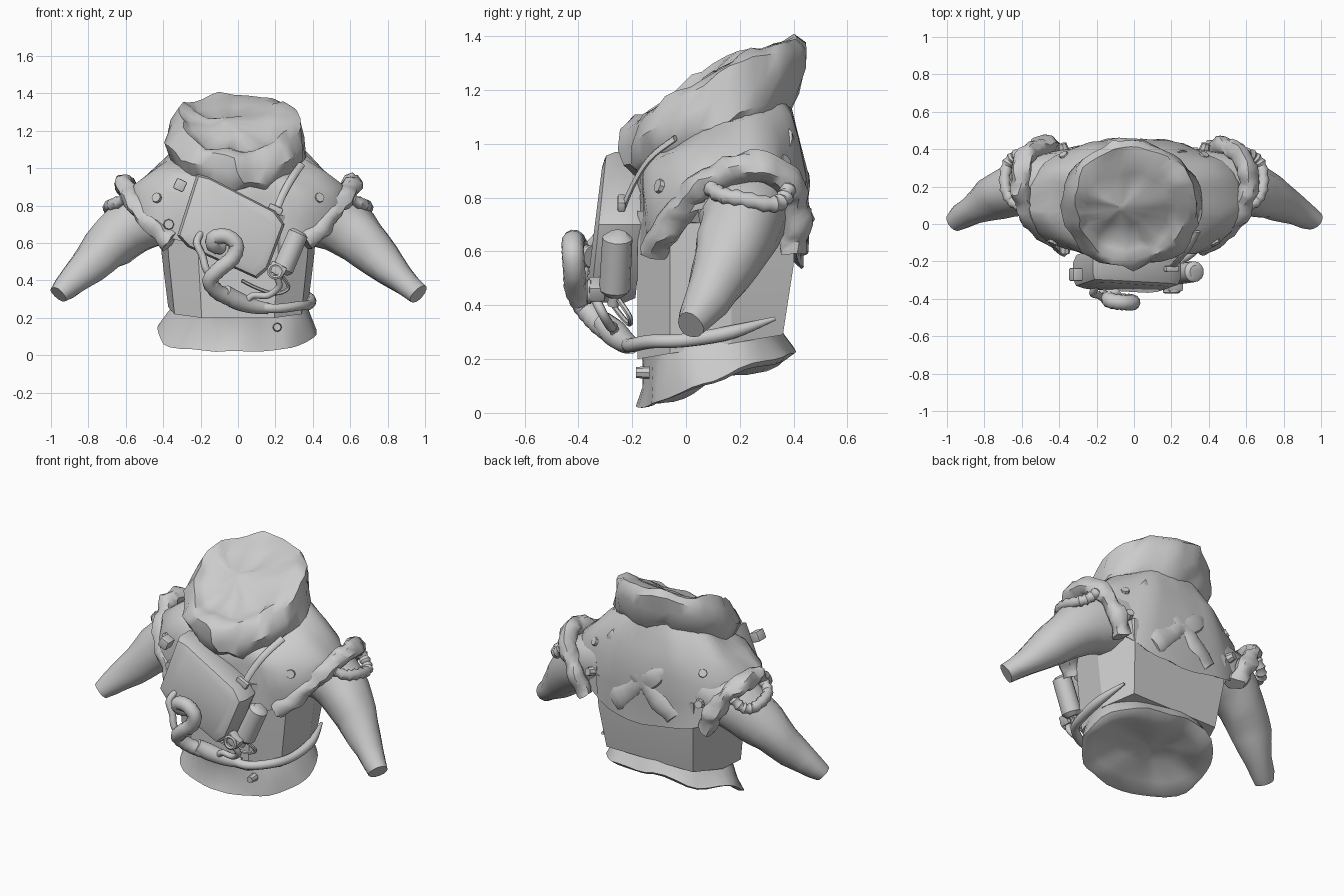
import bpy, bmesh
from math import sin, cos, pi, radians, copysign
from mathutils import Vector, Matrix, noise

cube = bpy.data.objects.get("Cube")
if cube:
    bpy.data.objects.remove(cube, do_unlink=True)

mat = bpy.data.materials.new("plain grey cloth")
mat.use_nodes = True
GREY = (0.6, 0.6, 0.6, 1)
mat.diffuse_color = GREY
mat.node_tree.nodes["Principled BSDF"].inputs["Base Color"].default_value = GREY


def finish(name, bm, angle=40):
    bmesh.ops.recalc_face_normals(bm, faces=bm.faces)
    me = bpy.data.meshes.new(name)
    bm.to_mesh(me)
    bm.free()
    me.materials.append(mat)
    ob = bpy.data.objects.new(name, me)
    bpy.context.collection.objects.link(ob)
    bpy.ops.object.select_all(action='DESELECT')
    ob.select_set(True)
    bpy.context.view_layer.objects.active = ob
    bpy.ops.object.shade_smooth_by_angle(angle=radians(angle))
    return ob


def loft(name, rings, closed=False, rough=0, scale=7, angle=40):
    """Skin a list of point rings, with optional cloth-like roughness."""
    bm = bmesh.new()
    rows = []
    for ring in rings:
        pts = [Vector(p) for p in ring]
        rows.append([bm.verts.new(p + noise.noise_vector(p * scale) * rough) for p in pts])
    for a, b in zip(rows, rows[1:] + (rows[:1] if closed else [])):
        n = len(a)
        for i in range(n):
            j = (i + 1) % n
            bm.faces.new((a[i], a[j], b[j], b[i]))
    if not closed:
        bm.faces.new(rows[0])
        bm.faces.new(rows[-1])
    return finish(name, bm, angle)


def oval(rx, y0, y1, zf, zb, cx=0, arch=0, n=40, power=1.0):
    """Oval whose height runs from zf in front to zb behind, arched between."""
    ring = []
    for i in range(n):
        a = 2 * pi * i / n
        c, s = (copysign(abs(v) ** power, v) for v in (cos(a), sin(a)))
        t = (s + 1) / 2
        ring.append((cx + rx * c, y0 + (y1 - y0) * t, zf + (zb - zf) * t + arch * (1 - s * s)))
    return ring


def spline(pts, steps, closed=False):
    """Catmull-Rom interpolation of points of any dimension."""
    n, out = len(pts), []
    get = (lambda i: pts[i % n]) if closed else (lambda i: pts[max(0, min(n - 1, i))])
    for i in range(n if closed else n - 1):
        for k in range(steps):
            t = k / steps
            out.append([0.5 * (2 * b + (c - a) * t + (2 * a - 5 * b + 4 * c - d) * t * t
                        + (3 * b - a - 3 * c + d) * t ** 3)
                        for a, b, c, d in zip(get(i - 1), get(i), get(i + 1), get(i + 2))])
    return out if closed else out + [list(pts[-1])]


def tube(name, pts, r=None, sides=10, steps=5, closed=False, rough=0, scale=9, flat=1.0, lumps=0):
    """Round sweep along a path; each point may carry its own radius."""
    pts = [tuple(p) + (() if len(p) == 4 else (r,)) for p in pts]
    path = spline(pts, steps, closed)
    n, rings, side = len(path), [], None
    for i, p in enumerate(path):
        a = path[(i - 1) % n if closed else max(i - 1, 0)]
        b = path[(i + 1) % n if closed else min(i + 1, n - 1)]
        d = (Vector(b[:3]) - Vector(a[:3])).normalized()
        ref = side if side else (Vector((0, 1, 0)) if abs(d.y) < 0.9 else Vector((1, 0, 0)))
        side = (ref - d * ref.dot(d)).normalized()
        up = d.cross(side)
        rad = p[3] * (1 + lumps * (i % 2))
        rings.append([Vector(p[:3]) + (side * cos(q) * flat + up * sin(q)) * rad
                      for q in (2 * pi * k / sides for k in range(sides))])
    return loft(name, rings, closed=closed, rough=rough, scale=scale)


def knob(name, loc, r=0.03, depth=0.03, aim=(0, -1, 0)):
    bm = bmesh.new()
    rot = Vector(aim).to_track_quat('Z', 'Y').to_matrix().to_4x4()
    bmesh.ops.create_cone(bm, cap_ends=True, segments=8, radius1=r, radius2=r * 0.8,
                          depth=depth, matrix=Matrix.Translation(loc) @ rot)
    return finish(name, bm, 30)


def box(name, loc, size, tilt, bevel=0.01):
    bm = bmesh.new()
    bmesh.ops.create_cube(bm, size=1)
    bmesh.ops.scale(bm, vec=size, verts=bm.verts)
    bmesh.ops.bevel(bm, geom=bm.edges[:], offset=bevel, segments=2, affect='EDGES', profile=0.6)
    bm.transform(Matrix.Translation(loc) @ Matrix.Rotation(radians(tilt), 4, 'Y'))
    return finish(name, bm, 35)


# Faceted body
half = [(0.2, -0.18), (0.35, -0.06), (0.385, 0.17), (0.31, 0.36)]
plan = half + [(-x, y) for x, y in reversed(half)]


def body_ring(sx, back, zf, zb):
    return [(x * sx, y + (back if y > 0.3 else 0), zf + (zb - zf) * (y + 0.18) / 0.54) for x, y in plan]


loft("coat_body", [body_ring(0.97, 0.0, 0.2, 0.29), body_ring(1.06, 0.04, 0.52, 0.55),
                   body_ring(1.1, 0.05, 0.75, 0.75)], angle=25)

# Flared skirt with a shallow hollow underside
skirt = [oval(0.355, -0.17, 0.34, 0.25, 0.32), oval(0.37, -0.175, 0.36, 0.2, 0.28),
         oval(0.4, -0.18, 0.385, 0.1, 0.245), oval(0.43, -0.185, 0.405, 0.025, 0.225),
         oval(0.4, -0.165, 0.375, 0.03, 0.2), oval(0.34, -0.11, 0.32, 0.07, 0.19),
         oval(0.2, 0.0, 0.22, 0.13, 0.19), oval(0.03, 0.08, 0.13, 0.16, 0.17)]
loft("coat_skirt", skirt, rough=0.04, scale=5)


# Shoulder cape: hem rises at the sides over the arms
def cape_ring(rx, y0, y1, zf, zb, lift):
    return [(x, y, z + lift * abs(x / rx) ** 3)
            for x, y, z in oval(rx, y0, y1, zf, zb, n=48, power=0.85)]


cape = [cape_ring(0.27, -0.1, 0.37, 0.98, 1.2, 0), cape_ring(0.36, -0.16, 0.4, 0.96, 1.13, 0.02),
        cape_ring(0.46, -0.18, 0.43, 0.93, 1.02, 0.02), cape_ring(0.56, -0.18, 0.445, 0.84, 0.88, 0.06),
        cape_ring(0.59, -0.185, 0.445, 0.7, 0.72, 0.14), cape_ring(0.57, -0.175, 0.435, 0.57, 0.55, 0.2),
        cape_ring(0.5, -0.14, 0.4, 0.59, 0.58, 0.2)]
loft("shoulder_cape", cape, rough=0.028, scale=6)

# Hood: fat collar around an arched, sloping closed face
hood = [oval(0.31, -0.14, 0.37, 0.89, 1.1), oval(0.33, -0.18, 0.39, 0.88, 1.16),
        oval(0.36, -0.215, 0.42, 0.91, 1.2, 0, 0.01), oval(0.37, -0.235, 0.44, 0.99, 1.28, -0.01, 0.02),
        oval(0.345, -0.225, 0.445, 1.05, 1.37, -0.015, 0.04), oval(0.3, -0.19, 0.41, 1.08, 1.395, -0.02, 0.055),
        oval(0.26, -0.14, 0.34, 1.085, 1.365, -0.04, 0.045), oval(0.23, -0.1, 0.28, 1.095, 1.33, -0.05, 0.04),
        oval(0.12, -0.01, 0.18, 1.165, 1.285, -0.05, 0.02), oval(0.02, 0.07, 0.11, 1.23, 1.26, -0.05)]
loft("fur_hood", hood, rough=0.035, scale=9, angle=45)

# Sleeves, rolled cuffs and rope loops on both sides
for s, side in ((1, "left"), (-1, "right")):
    tube(side + "_sleeve", [(s * 0.34, 0.22, 0.78, 0.18), (s * 0.52, 0.21, 0.72, 0.165),
                            (s * 0.67, 0.17, 0.605, 0.138), (s * 0.81, 0.105, 0.465, 0.1),
                            (s * 0.962, 0.015, 0.325, 0.054)], sides=14, steps=3, rough=0.015, scale=8)
    cuff = [(0.36, -0.12, 0.6), (0.46, -0.06, 0.7), (0.55, 0.04, 0.82), (0.6, 0.15, 0.895),
            (0.61, 0.27, 0.91), (0.56, 0.38, 0.86), (0.48, 0.41, 0.73), (0.42, 0.4, 0.6)]
    tube(side + "_rolled_cuff", [(s * x, y, z) for x, y, z in cuff], 0.052,
         rough=0.025, scale=14)
    rope = [(0.6, 0.09, 0.84), (0.66, 0.13, 0.81), (0.69, 0.21, 0.795), (0.68, 0.31, 0.775),
            (0.64, 0.36, 0.79), (0.59, 0.38, 0.84)]
    tube(side + "_rope_loop", [(s * x, y, z) for x, y, z in rope], 0.026, lumps=0.3, steps=4)
    knob(side + "_front_toggle", (s * 0.43, -0.09, 0.84), 0.032, 0.04, (s * 0.5, -1, 0.3))
    knob(side + "_back_toggle", (s * 0.38, 0.41, 0.76), 0.03, 0.04, (s * 0.3, 1, 0.2))
    knob(side + "_shoulder_toggle", (s * 0.37, 0.36, 0.93), 0.03, 0.04, (s * 0.5, 0.8, 0.5))
    # Crossed cloth bands on the back
    tube(side + "_back_band", [(s * 0.26, 0.375, 1.0), (s * 0.1, 0.43, 0.88),
                               (s * -0.05, 0.44, 0.77), (s * -0.2, 0.425, 0.62)],
         0.055, sides=8, flat=0.35, rough=0.025)
knob("low_cape_toggle", (-0.37, -0.13, 0.7), 0.032, 0.06)
knob("skirt_button", (0.21, -0.16, 0.15), 0.025, 0.05)


# Tilted chest pack: tapered pillow slab with cut corners
def pack_ring(y, inset):
    outline = [(-0.22, 0.97), (-0.16, 0.955), (0.2, 0.77), (0.25, 0.7), (0.16, 0.46),
               (0.1, 0.41), (-0.27, 0.58), (-0.325, 0.64)]
    mid = Vector((-0.03, 0, 0.69))
    return [mid + (Vector((x, 0, z)) - mid) * (1 - inset) + Vector((0, y - 0.1 * (0.69 - z), 0))
            for x, z in outline]


loft("chest_pack", [pack_ring(-0.16, 0.06), pack_ring(-0.2, 0), pack_ring(-0.29, 0),
                    pack_ring(-0.325, 0.05), pack_ring(-0.34, 0.2)], angle=35)
box("pack_side_clip", (-0.31, -0.27, 0.91), (0.06, 0.07, 0.06), 25)
box("pack_lower_clip", (0.21, -0.33, 0.46), (0.09, 0.06, 0.06), 30)

# Shoulder strap and buckle
tube("shoulder_strap", [(0.2, -0.235, 0.76), (0.24, -0.19, 0.86), (0.29, -0.13, 0.95),
                        (0.34, -0.04, 1.02)], 0.02, sides=8, flat=0.5)
box("strap_buckle", (0.2, -0.24, 0.78), (0.08, 0.03, 0.04), 25)

# Canister and valve
tube("canister", [(0.33, -0.255, 0.665, 0.035), (0.322, -0.255, 0.65, 0.056),
                  (0.24, -0.265, 0.46, 0.058), (0.23, -0.265, 0.44, 0.036)], steps=1, sides=14)
tube("canister_neck", [(0.235, -0.265, 0.46), (0.21, -0.27, 0.4)], 0.022, steps=1)
tube("valve_ring", [(0.2 + 0.035 * cos(a), -0.36, 0.45 + 0.035 * sin(a))
                    for a in (pi * k / 4 for k in range(8))], 0.012, closed=True, steps=2, sides=6)

# Breathing hose with nozzle, and thin pipes
tube("main_hose", [(-0.09, -0.35, 0.58), (-0.13, -0.39, 0.59), (-0.125, -0.41, 0.63),
                   (-0.06, -0.42, 0.635), (-0.01, -0.42, 0.59), (-0.03, -0.415, 0.52),
                   (-0.1, -0.41, 0.46), (-0.15, -0.38, 0.4), (-0.11, -0.33, 0.34),
                   (-0.03, -0.28, 0.3)], 0.04, sides=12, lumps=0.08)
tube("hose_nozzle", [(-0.07, -0.31, 0.34, 0.04), (-0.02, -0.27, 0.3, 0.05),
                     (0.07, -0.23, 0.265, 0.042), (0.16, -0.2, 0.25, 0.03)], sides=12)
tube("left_pipe", [(-0.2, -0.33, 0.65), (-0.22, -0.37, 0.6), (-0.19, -0.38, 0.53),
                   (-0.17, -0.39, 0.46), (-0.13, -0.37, 0.41)], 0.02)
tube("wavy_pipe", [(0.2, -0.34, 0.43), (0.22, -0.31, 0.37), (0.16, -0.28, 0.32),
                   (0.08, -0.27, 0.32), (0.04, -0.26, 0.28)], 0.018)
tube("thin_wire", [(0.24, -0.25, 0.42), (0.27, -0.21, 0.36), (0.2, -0.21, 0.33),
                   (0.1, -0.24, 0.36), (0.02, -0.27, 0.4)], 0.01, sides=6)

# Waist belt, rising behind
tube("belt_hose", [(0.05, -0.21, 0.265), (0.2, -0.21, 0.25), (0.33, -0.13, 0.265),
                   (0.38, 0.0, 0.27), (0.39, 0.17, 0.3), (0.35, 0.33, 0.35, 0.008)], 0.026)
